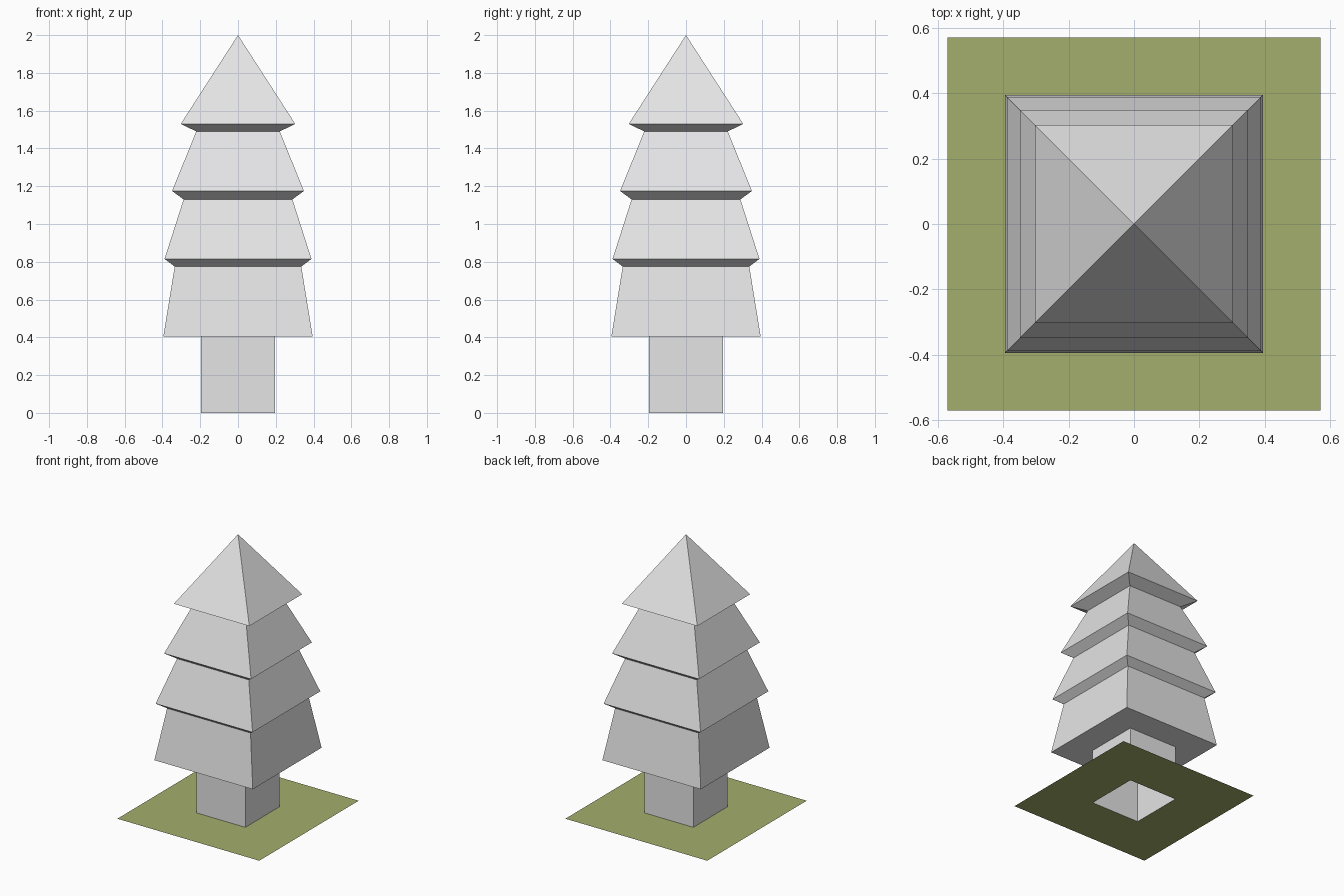
import bpy

if "Cube" in bpy.data.objects:
    bpy.data.objects.remove(bpy.data.objects["Cube"])


def material(name, rgb):
    m = bpy.data.materials.new(name)
    m.diffuse_color = (*rgb, 1)
    m.use_nodes = True
    m.node_tree.nodes["Principled BSDF"].inputs["Base Color"].default_value = m.diffuse_color
    return m


def square_loft(name, profile, mat, apex=None):
    """Skin of square rings (half width, height), optionally closed to a point."""
    verts, faces = [], []
    for r, z in profile:
        verts += [(-r, -r, z), (r, -r, z), (r, r, z), (-r, r, z)]
    for k in range(len(profile) - 1):
        for i in range(4):
            j = (i + 1) % 4
            faces.append((4*k + i, 4*k + j, 4*k + 4 + j, 4*k + 4 + i))
    if apex is not None:
        verts.append((0, 0, apex))
        base = 4 * (len(profile) - 1)
        faces += [(base + i, base + (i + 1) % 4, len(verts) - 1) for i in range(4)]
    mesh = bpy.data.meshes.new(name)
    mesh.from_pydata(verts, [], faces)
    mesh.materials.append(mat)
    ob = bpy.data.objects.new(name, mesh)
    bpy.context.collection.objects.link(ob)
    return ob


grey = material("pale grey", (0.78, 0.78, 0.79))
green = material("olive green", (0.37, 0.42, 0.15))

# Hollow trunk, open at the bottom
square_loft("trunk", [(0.197, 0), (0.197, 0.405)], grey)

# Stepped foliage: underside, then tiers with slanted lips, ending in a point
square_loft("foliage", [
    (0.197, 0.405), (0.395, 0.405),
    (0.335, 0.775), (0.389, 0.815),
    (0.288, 1.13), (0.349, 1.175),
    (0.221, 1.49), (0.303, 1.53)], grey, apex=2.0)

# Flat grass square with an opening under the trunk
square_loft("grass", [(0.57, 0), (0.197, 0)], green)
